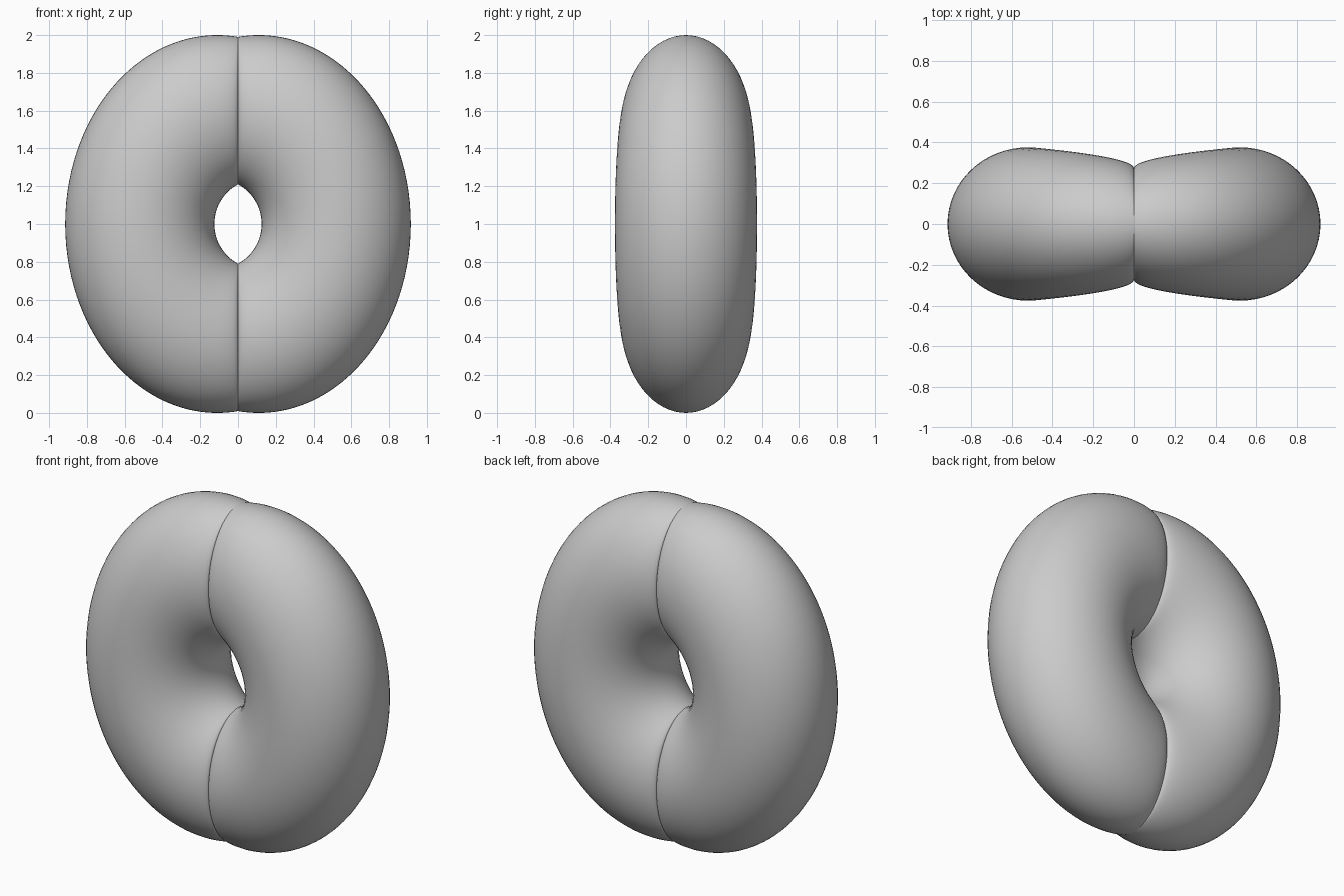
import bpy, bmesh
from math import sin, cos, pi, radians

if "Cube" in bpy.data.objects:
    bpy.data.objects.remove(bpy.data.objects["Cube"])

ALONG, AROUND = 96, 64


def section(t):
    """Outer point, inner point and half depth of the bent tube at t in [-1, 1]."""
    ao, ai = t * radians(97.85), t * radians(61.5)
    ox, oz = 0.11 + 0.805 * cos(ao), 1 + sin(ao)
    ix, iz = -0.114 + 0.239 * cos(ai), 1 + 0.239 * sin(ai)
    if abs(t) > 0.99999:
        ox = ix = 0.0
    mid = max((ox + ix) / 2, 0.0)
    depth = 0.27 + 0.106 * (mid / 0.52) ** 0.45
    return ox, oz, ix, iz, depth


def bent_half(name, side):
    bm = bmesh.new()
    rings = []
    for i in range(ALONG + 1):
        # rings crowd together near the pinched seam
        t = sin(pi * (i / ALONG - 0.5))
        ox, oz, ix, iz, depth = section(t)
        ring = []
        for j in range(AROUND):
            a = 2 * pi * j / AROUND
            k = 0.5 + 0.5 * cos(a)
            ring.append(bm.verts.new((side * (ix + (ox - ix) * k),
                                      depth * sin(a),
                                      iz + (oz - iz) * k)))
        rings.append(ring)
    for r0, r1 in zip(rings, rings[1:]):
        for j in range(AROUND):
            n = (j + 1) % AROUND
            bm.faces.new((r0[j], r0[n], r1[n], r1[j]))
    if side > 0:
        bmesh.ops.reverse_faces(bm, faces=bm.faces[:])
    # make sure the surface faces outward: outermost face must point to its side
    bm.normal_update()
    far = max(bm.faces, key=lambda f: side * f.calc_center_median().x)
    if far.normal.x * side < 0:
        bmesh.ops.reverse_faces(bm, faces=bm.faces[:])
    for f in bm.faces:
        f.smooth = True
    mesh = bpy.data.meshes.new(name)
    bm.to_mesh(mesh)
    bm.free()
    obj = bpy.data.objects.new(name, mesh)
    bpy.context.collection.objects.link(obj)


# Two mirrored halves meeting at a creased seam on x = 0
bent_half("right_half", 1)
bent_half("left_half", -1)
